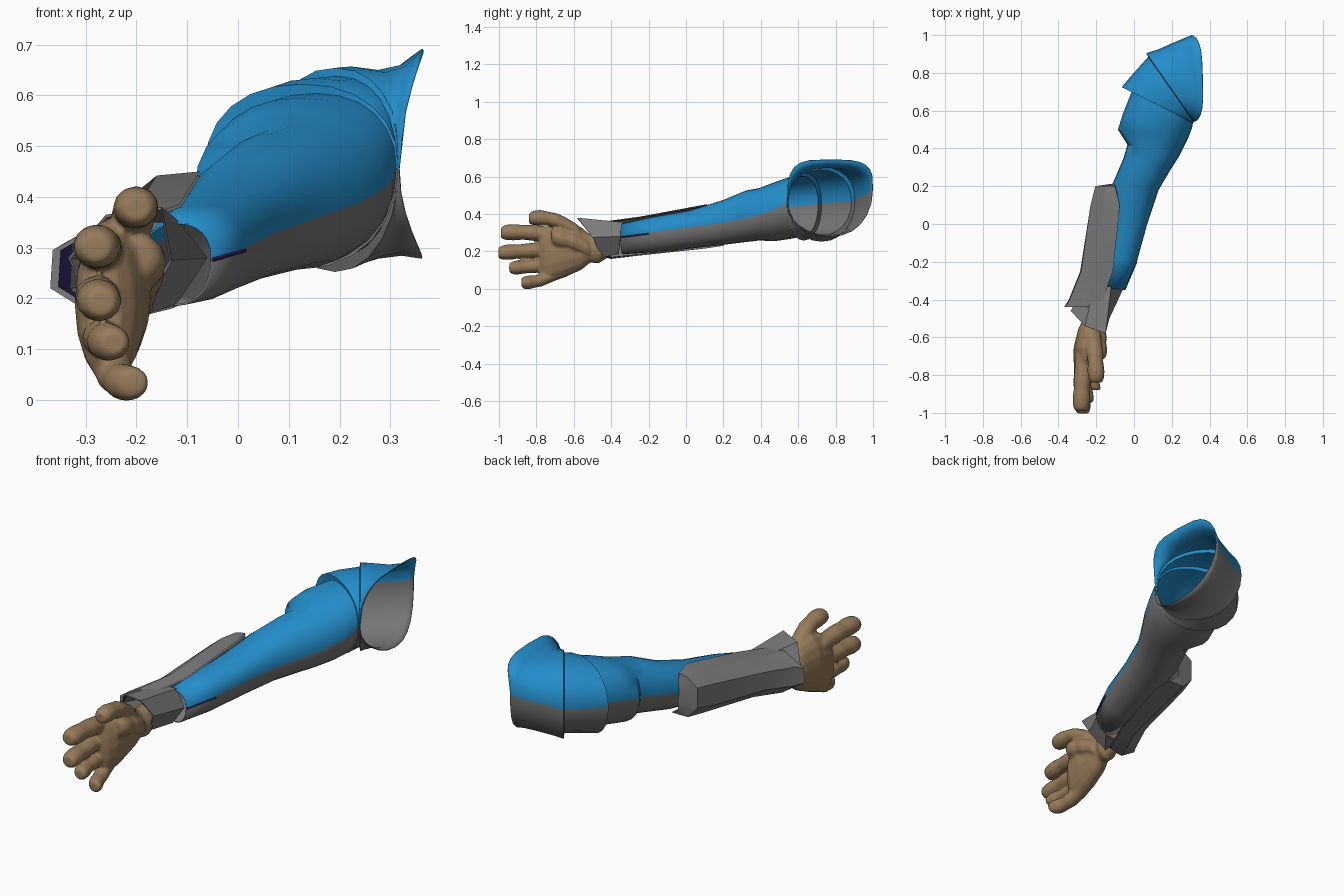
import bpy, bmesh, math
from mathutils import Vector as V

if "Cube" in bpy.data.objects:
    bpy.data.objects.remove(bpy.data.objects["Cube"])


def material(name, rgb):
    m = bpy.data.materials.new(name)
    m.diffuse_color = (*rgb, 1)
    m.use_nodes = True
    m.node_tree.nodes["Principled BSDF"].inputs["Base Color"].default_value = m.diffuse_color
    return m


BLUE = material("blue cloth", (0.018, 0.27, 0.60))
GREY = material("grey cloth", (0.18, 0.18, 0.18))
PLATE = material("grey plate", (0.20, 0.20, 0.20))
SKIN = material("tan skin", (0.31, 0.20, 0.105))
LINING = material("indigo lining", (0.03, 0.02, 0.13))


def loft(name, rings, mats, closed=True, caps=False, rule=None, thick=0, angle=40):
    """Skin a list of equal-length point rings."""
    bm = bmesh.new()
    vs = [[bm.verts.new(p) for p in r] for r in rings]
    n = len(rings[0])
    for a, b in zip(vs, vs[1:]):
        for j in range(n if closed else n - 1):
            k = (j + 1) % n
            f = bm.faces.new((a[j], a[k], b[k], b[j]))
            if rule:
                f.material_index = rule(j)
    if caps:
        bm.faces.new(vs[0])
        bm.faces.new(vs[-1])
    bmesh.ops.recalc_face_normals(bm, faces=bm.faces)
    me = bpy.data.meshes.new(name)
    bm.to_mesh(me)
    bm.free()
    for m in mats:
        me.materials.append(m)
    ob = bpy.data.objects.new(name, me)
    bpy.context.collection.objects.link(ob)
    if thick:
        s = ob.modifiers.new("thickness", 'SOLIDIFY')
        s.thickness = thick
        s.offset = -1
    bpy.ops.object.select_all(action='DESELECT')
    ob.select_set(True)
    bpy.context.view_layer.objects.active = ob
    if angle:
        bpy.ops.object.shade_smooth_by_angle(angle=math.radians(angle))
    return ob


N = 24


def spow(v, e):
    return math.copysign(abs(v) ** e, v)


def cloth_ring(lx, ly, rx, ry, zt, zm, zb, e=0.9, flare=0, tilt=0):
    """Upright oval between an outer (left) and inner (right) point.
    e squares the top half, flare pushes top and bottom towards the body."""
    l, r = V((lx, ly, 0)), V((rx, ry, 0))
    pts = []
    for i in range(N):
        t = math.tau * i / N
        k = e if i < N / 2 else 0.95
        c, s = spow(math.cos(t), k), spow(math.sin(t), k)
        p = (l + r) / 2 + (r - l) / 2 * c
        p.x += flare * s * s
        mid = zm - tilt * c
        p.z = mid + s * ((zt - mid) if s > 0 else (mid - zb))
        pts.append(p)
    return pts


# Sleeve with two overlapping shoulder layers: blue above, grey below
sleeve = [
    (-.19, -.33, -.05, -.35, .350, .280, .185),
    (-.17, -.15, .015, -.20, .385, .300, .195),
    (-.14, .05, .07, .00, .420, .328, .215),
    (-.11, .22, .13, .18, .475, .350, .235),
    (-.055, .35, .195, .29, .525, .372, .250),
    (-.035, .42, .24, .36, .538, .388, .258),
    (-.085, .50, .285, .45, .570, .415, .255),
    (-.06, .58, .308, .51, .595, .440, .265),
    (-.01, .705, .312, .535, .604, .455, .278),
    # middle layer
    (-.065, .725, .316, .535, .622, .458, .258),
    (-.01, .79, .314, .540, .634, .462, .268),
    (.075, .885, .312, .545, .638, .468, .280),
    # top layer
    (.065, .905, .318, .545, .654, .475, .252),
    (.13, .925, .315, .545, .657, .480, .262, .9, 0, .01),
    (.22, .965, .312, .545, .650, .485, .278, .8, .01, .02),
    (.28, .99, .314, .542, .660, .490, .284, .7, .025, .03),
    (.305, 1.0, .316, .540, .692, .495, .278, .55, .052, .04)]
loft("sleeve", [cloth_ring(*d) for d in sleeve], [BLUE, GREY],
     rule=lambda j: 0 if j < N // 2 else 1, thick=0.004, angle=38)

# Indigo seam near the sleeve end
loft("sleeve_seam", [[V((x + dx, y, z + dz)) for dx, dz in
                      ((.004, 0), (0, .004), (-.004, 0), (0, -.004))]
                     for x, y, z in ((-.05, -.35, .276), (.014, -.20, .295))],
     [LINING], caps=True)

# Forearm guard: angular shell round the outer side
guard = [
    (.20, [(-.10, .445), (-.15, .435), (-.205, .395), (-.205, .29), (-.15, .23), (-.06, .23)]),
    (.10, [(-.075, .45), (-.16, .442), (-.23, .385), (-.23, .275), (-.16, .215), (-.05, .215)]),
    (-.25, [(-.115, .385), (-.20, .38), (-.28, .325), (-.285, .235), (-.21, .178), (-.13, .18)]),
    (-.40, [(-.17, .365), (-.25, .36), (-.34, .31), (-.345, .215), (-.27, .16), (-.19, .165)]),
    (-.44, [(-.19, .36), (-.26, .355), (-.365, .295), (-.37, .22), (-.29, .17), (-.21, .175)])]


def shell(shrink):
    return [[V((-.05 + (x + .05) * shrink, y, .28 + (z - .28) * shrink)) for x, z in p]
            for y, p in guard]


outer, inner = shell(1), shell(.95)
loft("forearm_guard", outer, [PLATE], closed=False, angle=25)
loft("guard_backing", inner[:-1], [PLATE], closed=False, angle=25)
loft("guard_wrist_lining", inner[-2:], [LINING], closed=False, angle=25)
for name, i in (("guard_wrist_rim", -1), ("guard_elbow_rim", 0)):
    loft(name, [outer[i], inner[i]], [PLATE], closed=False, angle=25)
# Elbow end of the guard closes down onto the sleeve
loft("guard_elbow_end", [outer[0], [V((-.105, .215, .30 + (p.z - .30) * .5)) for p in outer[0]]],
     [PLATE], closed=False, angle=25)

# Flared six-sided cuff
loft("cuff", [
    [V(p) for p in ((-.12, -.33, .355), (-.06, -.35, .28), (-.12, -.36, .19),
                    (-.24, -.36, .18), (-.28, -.36, .28), (-.21, -.33, .355))],
    [V(p) for p in ((-.15, -.58, .38), (-.13, -.50, .275), (-.19, -.45, .165),
                    (-.29, -.44, .18), (-.335, -.46, .28), (-.26, -.54, .365))]],
    [PLATE], thick=0.006, angle=0)


# Hand: palm and tapered fingers, fused into one surface
def oval(x, y, z, hx, hz, n=12):
    return [V((x + hx * math.cos(math.tau * i / n), y, z + hz * math.sin(math.tau * i / n)))
            for i in range(n)]


hand = [loft("hand", [oval(*p, n=16) for p in (
    (-.22, -.42, .23, .045, .065), (-.22, -.47, .212, .058, .078),
    (-.225, -.51, .215, .049, .074), (-.235, -.56, .215, .062, .115),
    (-.245, -.65, .21, .074, .150), (-.252, -.72, .190, .070, .155),
    (-.258, -.76, .178, .055, .145), (-.26, -.785, .175, .03, .11))],
    [SKIN], caps=True)]


def finger(base, mid, tip, r):
    a, b, c = V(base), V(mid), V(tip)
    rings = []
    for t, k in ((0, .8), (.15, 1), (.35, .97), (.5, 1.03), (.65, .95),
                 (.8, 1.05), (.9, 1), (.96, .88), (1, .62)):
        p = a.lerp(b, t).lerp(b.lerp(c, t), t)
        rings.append(oval(*p, r * k * 1.08, r * k))
    hand.append(loft("finger", rings, [SKIN], caps=True))


finger((-.225, -.54, .27), (-.20, -.68, .40), (-.20, -.84, .376), .040)   # thumb
finger((-.225, -.50, .20), (-.195, -.58, .26), (-.205, -.72, .28), .055)  # thumb heel
finger((-.265, -.66, .28), (-.275, -.82, .31), (-.28, -.99, .30), .042)
finger((-.27, -.66, .21), (-.285, -.85, .205), (-.27, -1.003, .192), .040)
finger((-.265, -.66, .14), (-.28, -.82, .115), (-.245, -.945, .112), .036)
finger((-.25, -.64, .11), (-.255, -.78, .025), (-.205, -.88, .034), .035)

bpy.ops.object.select_all(action='DESELECT')
for o in hand:
    o.modifiers.clear()
    o.select_set(True)
bpy.context.view_layer.objects.active = hand[0]
bpy.ops.object.join()
fuse = hand[0].modifiers.new("fuse", 'REMESH')
fuse.mode = 'VOXEL'
fuse.voxel_size = 0.007
fuse.use_smooth_shade = True
soft = hand[0].modifiers.new("soften", 'SMOOTH')
soft.iterations = 3
